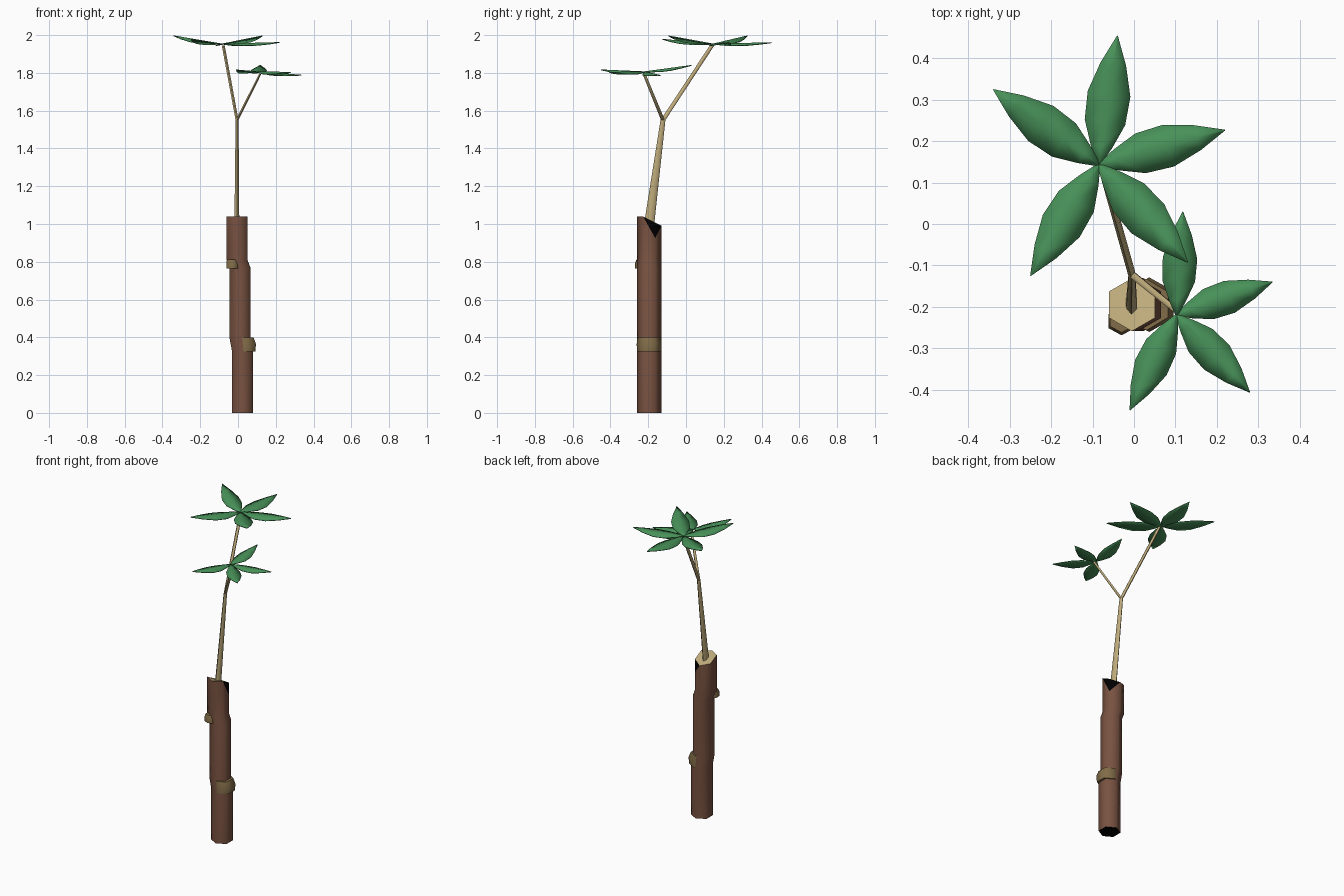
import bpy, bmesh, math
from mathutils import Vector

cube = bpy.data.objects.get("Cube")
if cube:
    bpy.data.objects.remove(cube, do_unlink=True)


def material(name, rgb):
    m = bpy.data.materials.new(name)
    m.use_nodes = True
    color = (*rgb, 1)
    m.diffuse_color = color
    bsdf = m.node_tree.nodes["Principled BSDF"]
    bsdf.inputs["Base Color"].default_value = color
    bsdf.inputs["Roughness"].default_value = 0.8
    return m


BARK = material("bark_brown", (0.19, 0.085, 0.053))
WOOD = material("pale_wood", (0.52, 0.41, 0.2))
KNOT = material("knot_tan", (0.22, 0.15, 0.065))
LEAF = material("leaf_green", (0.065, 0.285, 0.1))
DARK = material("hollow_black", (0.0, 0.0, 0.0))


def finish(bm, name, mats, angle):
    mesh = bpy.data.meshes.new(name)
    bm.to_mesh(mesh)
    bm.free()
    for m in mats:
        mesh.materials.append(m)
    obj = bpy.data.objects.new(name, mesh)
    bpy.context.collection.objects.link(obj)
    bpy.ops.object.select_all(action="DESELECT")
    obj.select_set(True)
    bpy.context.view_layer.objects.active = obj
    bpy.ops.object.shade_smooth_by_angle(angle=math.radians(angle))
    return obj


def hexagon(bm, center, rx, ry):
    # Six points, with corners on the front and the back
    x, y, z = center
    angles = [math.radians(-90 + 60 * i) for i in range(6)]
    return [bm.verts.new((x + rx * math.cos(a), y + ry * math.sin(a), z)) for a in angles]


def loft(bm, rings):
    loops = [hexagon(bm, *ring) for ring in rings]
    for low, high in zip(loops, loops[1:]):
        for i in range(6):
            j = (i + 1) % 6
            bm.faces.new((low[i], low[j], high[j], high[i]))
    return loops


def tube(name, rings, mat, angle=65):
    bm = bmesh.new()
    loops = loft(bm, rings)
    bm.faces.new(loops[0][::-1])
    bm.faces.new(loops[-1])
    return finish(bm, name, [mat], angle)


# Trunk: kinked hexagonal log with a sloping cut and a split back corner
TRUNK_Y, R = -0.195, 0.064
path = [(0, 0.023), (0.33, 0.023), (0.4, 0.01), (0.77, 0.01), (0.81, -0.005), (1.04, -0.005)]
bm = bmesh.new()
loops = loft(bm, [((x, TRUNK_Y, z), R, R) for z, x in path])
base = bm.faces.new(loops[0][::-1])
base.material_index = 2
top = loops[-1]
for v in top:
    v.co.z -= 0.51 * max(0, v.co.y - TRUNK_Y + R / 2)
split = top[2]
rim = bm.verts.new(split.co)
split.co.z = 0.925
for a, b in ((top[1], split), (split, top[3])):
    bm.faces.new((a, b, rim)).material_index = 2

# Pale cut surface on the trunk
center = bm.verts.new((-0.005, TRUNK_Y, 1.02))
edge = [rim if v is split else v for v in top]
for i in range(6):
    bm.faces.new((edge[i], edge[(i + 1) % 6], center)).material_index = 1
finish(bm, "trunk", [BARK, WOOD, DARK], 62)

# Knots where old branches were cut off
tube("lower_knot", [((0.035, TRUNK_Y, 0.325), 0.066, 0.065),
                    ((0.037, TRUNK_Y, 0.365), 0.067, 0.066),
                    ((0.03, TRUNK_Y, 0.4), 0.06, 0.062)], KNOT)
tube("upper_knot", [((-0.03, -0.235, 0.765), 0.036, 0.034),
                    ((-0.03, -0.235, 0.795), 0.036, 0.034),
                    ((-0.03, -0.232, 0.812), 0.032, 0.03)], KNOT)

# Stem and its two branches
fork = (-0.005, -0.122, 1.55)
high = Vector((-0.078, 0.138, 1.945))
low = Vector((0.118, -0.222, 1.795))
tube("stem", [((-0.006, -0.195, 1.0), 0.015, 0.027), (fork, 0.009, 0.013)], WOOD)
tube("high_branch", [(fork, 0.009, 0.013), (high, 0.009, 0.012)], WOOD)
tube("low_branch", [(fork, 0.009, 0.01), (low, 0.007, 0.008)], WOOD)

# Leaves: pointed blades with a raised middle rib
BLADE = [(0.0, 0.08), (0.14, 0.5), (0.33, 0.95), (0.55, 1.0), (0.78, 0.6), (1.0, 0.02)]


def leaf(name, root, tip):
    root, tip = Vector(root), Vector(tip)
    along = tip - root
    side = Vector((-along.y, along.x, 0)).normalized()
    half = 0.165 * along.length
    bm = bmesh.new()
    rows = []
    for t, w in BLADE:
        mid = root + along * t
        drop = Vector((0, 0, 0.012 * w))
        points = (mid + side * half * w - drop, mid, mid - side * half * w - drop)
        rows.append([bm.verts.new(p) for p in points])
    for a, b in zip(rows, rows[1:]):
        for i in range(2):
            bm.faces.new((a[i], a[i + 1], b[i + 1], b[i]))
    bmesh.ops.recalc_face_normals(bm, faces=bm.faces)
    if sum(f.normal.z for f in bm.faces) < 0:
        bmesh.ops.reverse_faces(bm, faces=bm.faces)
    obj = finish(bm, name, [LEAF], 40)
    solid = obj.modifiers.new("thickness", "SOLIDIFY")
    solid.thickness = 0.004


high_tips = [(-0.34, 0.325, 1.998), (-0.04, 0.455, 1.962), (0.22, 0.227, 1.963),
             (0.13, -0.093, 1.998), (-0.25, -0.125, 1.98)]
low_tips = [(0.118, 0.03, 1.842), (0.335, -0.14, 1.79),
            (0.28, -0.407, 1.805), (-0.01, -0.45, 1.818)]
for label, root, tips in (("high", (-0.085, 0.143, 1.955), high_tips),
                          ("low", (0.103, -0.22, 1.808), low_tips)):
    for n, tip in enumerate(tips, 1):
        leaf(f"{label}_leaf_{n}", root, tip)
